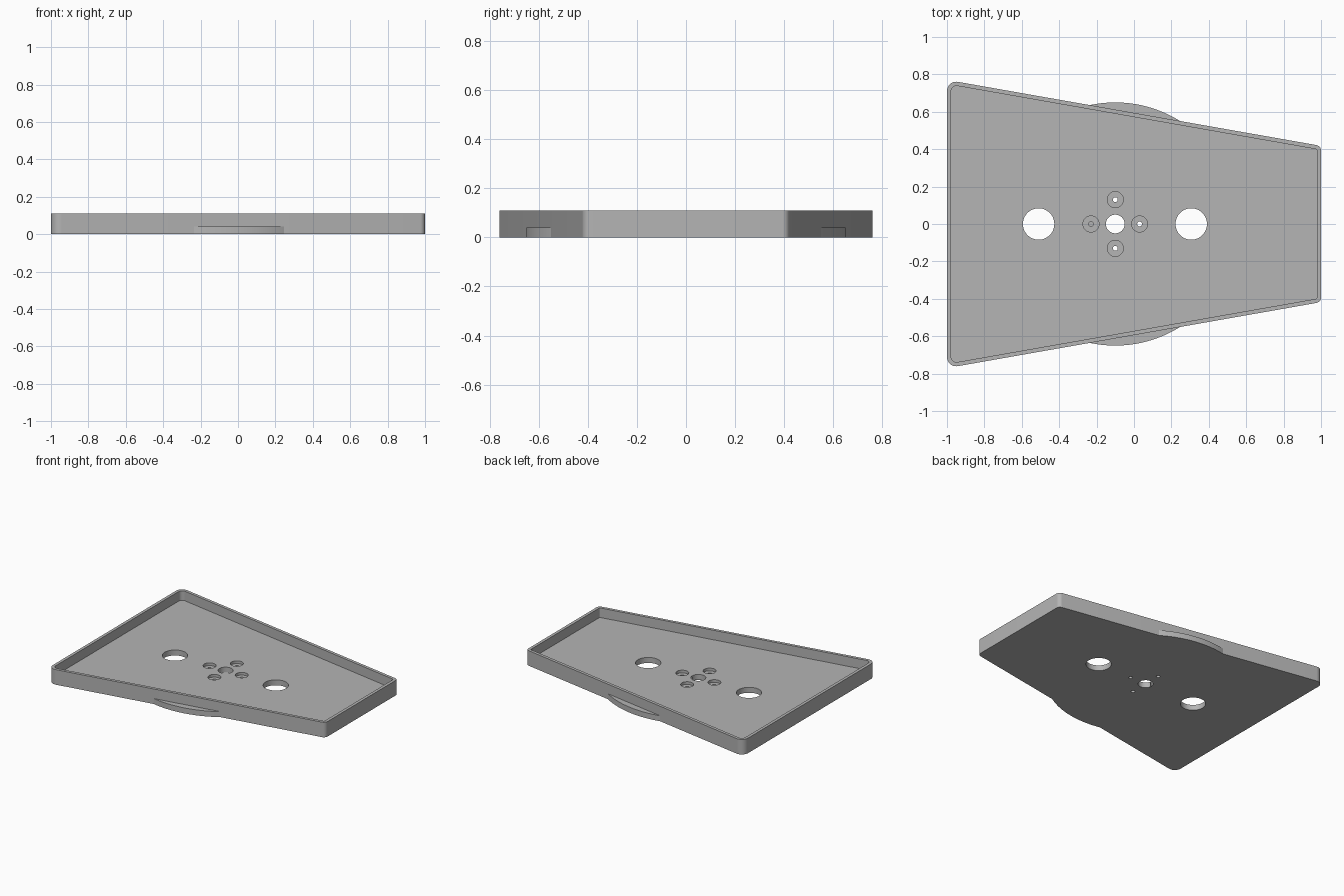
import bpy, bmesh, math
from math import sin, cos, pi, radians

if "Cube" in bpy.data.objects:
    bpy.data.objects.remove(bpy.data.objects["Cube"])

HEIGHT, FLOOR, WALL = 0.11, 0.04, 0.022
TAPER = radians(10)
HUB_X, EAR_R = -0.1, 0.65

grey = bpy.data.materials.new("plain grey")
grey.use_nodes = True
colour = (0.46, 0.46, 0.46, 1)
grey.diffuse_color = colour
grey.node_tree.nodes["Principled BSDF"].inputs["Base Color"].default_value = colour


def half_width(x):
    return 0.594 - math.tan(TAPER) * x


def arc(cx, cy, r, start, end, steps):
    return [(cx + r * cos(start + (end - start) * i / steps),
             cy + r * sin(start + (end - start) * i / steps)) for i in range(steps + 1)]


def tray_outline(inset):
    """Tapered outline with rounded corners, offset inwards by inset."""
    lean = pi / 2 - TAPER
    back = []
    for side, r, start, end in ((1, 0.03, 0, lean), (-1, 0.05, lean, pi)):
        cx = side * (1 - r)
        cy = half_width(cx) - r / cos(TAPER)
        back += arc(cx, cy, r - inset, start, end, 10)
    return back + [(x, -y) for x, y in reversed(back)]


def prism(name, outline, z0, z1):
    bm = bmesh.new()
    base = bm.faces.new([bm.verts.new((x, y, z0)) for x, y in outline])
    top = bmesh.ops.extrude_face_region(bm, geom=[base])["geom"]
    bmesh.ops.translate(bm, vec=(0, 0, z1 - z0),
                        verts=[v for v in top if isinstance(v, bmesh.types.BMVert)])
    bmesh.ops.recalc_face_normals(bm, faces=bm.faces[:])
    mesh = bpy.data.meshes.new(name)
    bm.to_mesh(mesh)
    bm.free()
    mesh.materials.append(grey)
    obj = bpy.data.objects.new(name, mesh)
    bpy.context.collection.objects.link(obj)
    return obj


def select(obj):
    bpy.ops.object.select_all(action='DESELECT')
    obj.select_set(True)
    bpy.context.view_layer.objects.active = obj


def cut(target, cutter):
    select(target)
    mod = target.modifiers.new("cut", 'BOOLEAN')
    mod.operation, mod.solver, mod.object = 'DIFFERENCE', 'EXACT', cutter
    bpy.ops.object.modifier_apply(modifier=mod.name)
    bpy.data.objects.remove(cutter)


def drill(target, x, y, r, z0=-0.1):
    cut(target, prism("drill", arc(x, y, r, 0, 2 * pi, 48)[:-1], z0, 0.2))


# Tray: tapered slab hollowed out to leave a rim and a floor
tray = prism("tray", tray_outline(0), 0, HEIGHT)
cut(tray, prism("hollow", tray_outline(WALL), FLOOR, 0.2))

# Two large holes and the hub hole
drill(tray, -0.51, 0, 0.084)
drill(tray, 0.306, 0, 0.084)
drill(tray, HUB_X, 0, 0.05)

# Four counterbored screw holes around the hub
for i in range(4):
    x, y = HUB_X + 0.13 * cos(i * pi / 2), 0.13 * sin(i * pi / 2)
    drill(tray, x, y, 0.043, FLOOR / 2)
    drill(tray, x, y, 0.013)

# Curved ears: the parts of a disc that stick out past the tapered sides
reach = math.acos((half_width(HUB_X) * cos(TAPER)) / EAR_R)
middle = pi / 2 - TAPER
ear = arc(HUB_X, 0, EAR_R, middle - reach, middle + reach, 32)
parts = [tray,
         prism("left_ear", ear, 0, FLOOR),
         prism("right_ear", [(x, -y) for x, y in ear], 0, FLOOR)]
parts[1].name, parts[2].name = "back_ear", "front_ear"

for part in parts:
    select(part)
    bpy.ops.object.shade_smooth_by_angle(angle=radians(30))
